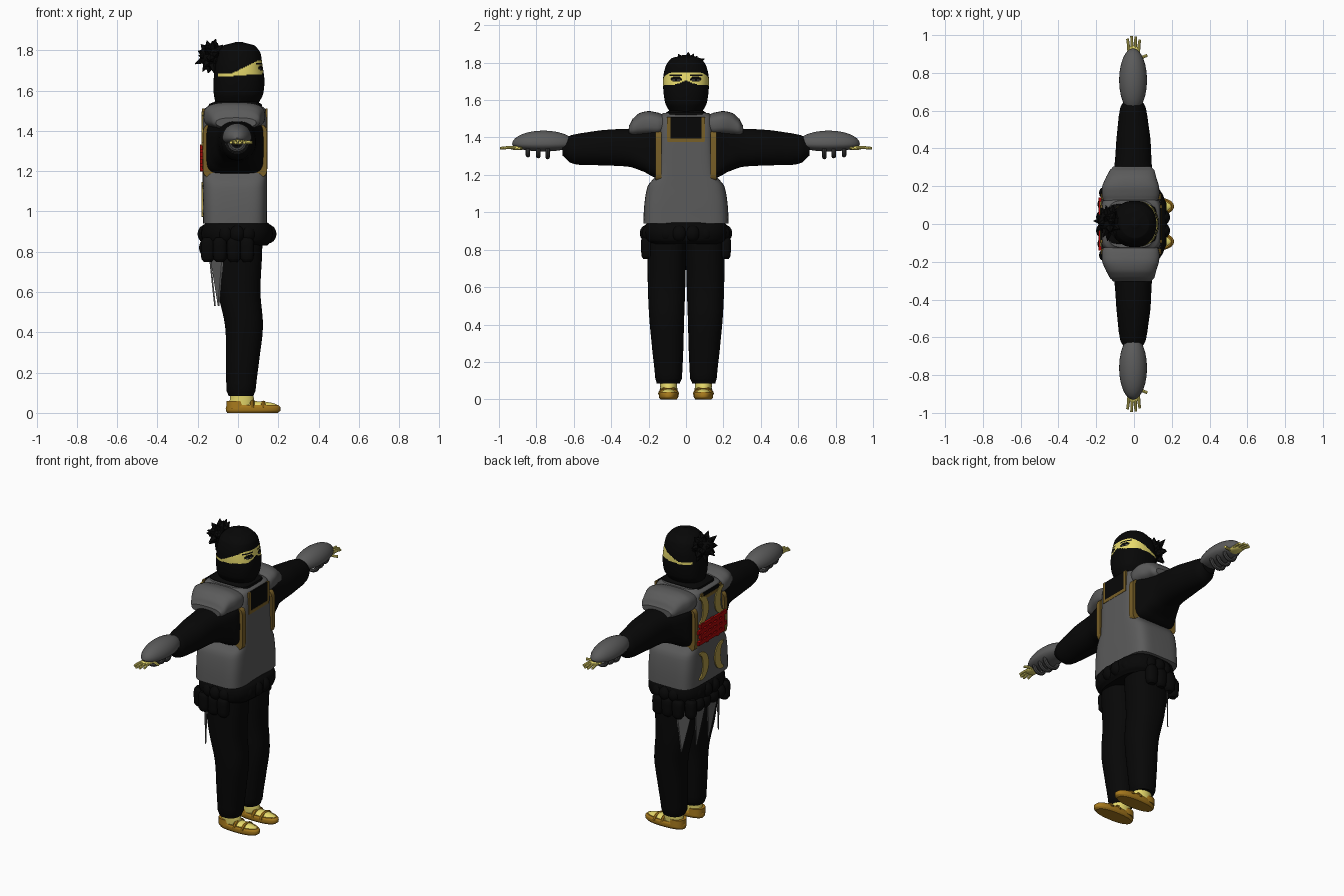
import bpy, bmesh, math, random
from mathutils import Matrix, Vector

if "Cube" in bpy.data.objects:
    bpy.data.objects.remove(bpy.data.objects["Cube"])

random.seed(4)


def mat(name, r, g, b):
    m = bpy.data.materials.new(name)
    m.diffuse_color = (r, g, b, 1)
    m.use_nodes = True
    m.node_tree.nodes["Principled BSDF"].inputs["Base Color"].default_value = m.diffuse_color
    return m


BLACK = mat("black cloth", .0022, .0022, .0022)
GRAY = mat("gray armor", .105, .105, .105)
DARK = mat("dark gray strap", .06, .06, .06)
SKIN = mat("yellow skin", .8, .7, .15)
TRIM = mat("bronze trim", .19, .115, .02)
GOLD = mat("gold emblem", .42, .31, .06)
TAN = mat("sandal brown", .38, .19, .012)
RED = mat("red emblem", .38, .002, .002)


def finish(name, bm, *mats):
    bmesh.ops.recalc_face_normals(bm, faces=bm.faces)
    me = bpy.data.meshes.new(name)
    bm.to_mesh(me)
    bm.free()
    for m in mats:
        me.materials.append(m)
    ob = bpy.data.objects.new(name, me)
    bpy.context.collection.objects.link(ob)
    return ob


def loft(name, rings, mats, axis='z', s=1, seg=40, sub=4):
    """rings: (t, c1, c2, r1, r2, exponent), smoothed between rings"""
    fine = []
    n = len(rings)
    for i in range(n - 1):
        a, b, c, d = (rings[max(0, min(n - 1, i + k))] for k in (-1, 0, 1, 2))
        for k in range(sub):
            u = k / sub
            row = [.5 * (2 * q + (r - p) * u + (2 * p - 5 * q + 4 * r - w) * u * u
                         + (3 * q - p - 3 * r + w) * u ** 3) for p, q, r, w in zip(a, b, c, d)]
            row[0] = b[0] + (c[0] - b[0]) * u
            fine.append(row)
    fine.append(rings[-1])
    bm = bmesh.new()
    loops = []
    for t, c1, c2, r1, r2, e in fine:
        vs = []
        for k in range(seg):
            a = 2 * math.pi * k / seg
            ca, sa = math.cos(a), math.sin(a)
            p = c1 + r1 * math.copysign(abs(ca) ** (2 / e), ca)
            q = c2 + r2 * math.copysign(abs(sa) ** (2 / e), sa)
            vs.append(bm.verts.new((p, q * s, t) if axis == 'z' else (p, t * s, q)))
        loops.append(vs)
    for A, B in zip(loops, loops[1:]):
        for k in range(seg):
            j = (k + 1) % seg
            bm.faces.new((A[k], A[j], B[j], B[k]))
    bm.faces.new(loops[0])
    bm.faces.new(loops[-1])
    return finish(name, bm, *mats)


def ball(name, loc, r, m):
    bm = bmesh.new()
    bmesh.ops.create_uvsphere(bm, u_segments=24, v_segments=14, radius=1,
                              matrix=Matrix.Translation(loc) @ Matrix.Diagonal((*r, 1)))
    return finish(name, bm, m)


def box(name, loc, size, m):
    bm = bmesh.new()
    bmesh.ops.create_cube(bm, size=1, matrix=Matrix.Translation(loc) @ Matrix.Diagonal((*size, 1)))
    return finish(name, bm, m)


def tube(name, pts, r, m):
    cu = bpy.data.curves.new(name, 'CURVE')
    cu.dimensions, cu.bevel_depth, cu.bevel_resolution, cu.use_fill_caps = '3D', r, 2, True
    sp = cu.splines.new('POLY')
    sp.points.add(len(pts) - 1)
    for p, co in zip(sp.points, pts):
        p.co = (*co, 1)
    tmp = bpy.data.objects.new(name + " path", cu)
    me = bpy.data.meshes.new_from_object(tmp)
    bpy.data.objects.remove(tmp)
    me.materials.clear()
    me.materials.append(m)
    ob = bpy.data.objects.new(name, me)
    bpy.context.collection.objects.link(ob)


def prism(name, pts, dx, m):
    """outline of 3D points extruded along x"""
    bm = bmesh.new()
    f = bm.faces.new([bm.verts.new(p) for p in pts])
    g = bmesh.ops.extrude_face_region(bm, geom=[f])
    bmesh.ops.translate(bm, vec=(dx, 0, 0),
                        verts=[v for v in g["geom"] if isinstance(v, bmesh.types.BMVert)])
    return finish(name, bm, m)


# head: hood, skin band and eyes chosen by position
head = loft("head", [(1.42, -.005, 0, .10, .085, 2.2), (1.53, -.005, 0, .105, .085, 2.2),
                     (1.58, .002, 0, .122, .11, 2.3), (1.65, .005, 0, .126, .121, 2.3),
                     (1.73, .004, 0, .117, .121, 2.3), (1.79, .005, 0, .105, .105, 2.2),
                     (1.825, .005, 0, .075, .075, 2), (1.84, .005, 0, .02, .02, 2)],
            [BLACK, SKIN, GRAY], seg=144, sub=16)
for f in head.data.polygons:
    x, y, z = f.center
    k = max(0, min(1, (x + .03) / .13))
    low = 1.672 + .01 * k + .024 * max(0, 1 - abs(y) / .06) * (x > 0)
    if x > -.1 and low < z < 1.686 + .064 * k:
        f.material_index = 1
        if x > 0:
            ey, ez = (abs(y) - .052) / .03, (z - 1.712) / .013
            if ey * ey + ez * ez < 1:
                f.material_index = 2 if .15 < ey * ey + ez * ez < .5 and ez < 0 else 0
            if .02 < abs(y) < .09 and 1.728 < z < 1.738:
                f.material_index = 0

# spiky hair bun
bm = bmesh.new()
C = Vector((-.13, .012, 1.77))
bmesh.ops.create_icosphere(bm, subdivisions=2, radius=.062, matrix=Matrix.Translation(C))
for i in range(26):
    h = 1 - 2 * (i + .5) / 26
    a = i * 2.4
    d = Vector((.8 * math.sqrt(1 - h * h) * math.cos(a), math.sqrt(1 - h * h) * math.sin(a), h))
    M = Matrix.Translation(C + d * .055) @ d.to_track_quat('Z', 'Y').to_matrix().to_4x4()
    bmesh.ops.create_cone(bm, cap_ends=True, segments=5, radius1=.042, radius2=.002,
                          depth=random.uniform(.06, .1), matrix=M)
finish("hair_bun", bm, BLACK)

# vest
loft("vest", [(.94, -.015, 0, .158, .228, 5), (1.05, -.015, 0, .16, .222, 5),
              (1.14, -.015, 0, .16, .205, 5), (1.2, -.015, 0, .16, .16, 6),
              (1.46, -.015, 0, .16, .145, 6), (1.51, -.015, 0, .15, .14, 5),
              (1.53, -.015, 0, .125, .125, 4)], [GRAY], seg=64)
# neckline in front and behind
for x, side in ((.142, "front"), (-.173, "back")):
    low = 1.385 if x > 0 else 1.48
    box(side + "_collar_cloth", (x, 0, (low + 1.51) / 2), (.008, .17, 1.51 - low), BLACK)
    box(side + "_collar_trim", (x, 0, low), (.011, .2, .02), TRIM)
    for s in (-1, 1):
        box(side + "_collar_side_trim", (x, s * .092, (low + 1.51) / 2), (.011, .018, 1.51 - low), TRIM)
loft("collar", [(1.5, -.013, 0, .135, .108, 5), (1.533, -.013, 0, .13, .106, 5),
                (1.545, -.01, 0, .105, .09, 3)], [BLACK])

# back emblem: four crescents and staggered red bars
for s in (-1, 1):
    for zc in (1.41, 1.06):
        pts = []
        for k in range(17):
            a = math.radians(-105 + 210 * k / 16)
            pts.append((-.172, s * (.1 - .07 * math.cos(a)), zc + .087 * math.sin(a)))
        for k in range(1, 16):
            a = math.radians(105 - 210 * k / 16)
            pts.append((-.172, s * (.112 - .025 * math.cos(a)), zc + .068 * math.sin(a)))
        prism("crescent", pts, -.009, GOLD)
for i in range(4):
    box("red_bar", (-.18, .01 * (-1) ** i, 1.215 + .034 * i), (.018, .26, .022), RED)
for i in range(5):
    box("red_link", (-.18, -.1 + .05 * i, 1.265 + .012 * (-1) ** i), (.018, .022, .11), RED)

# belt and hips
loft("belt", [(.83, -.005, 0, .15, .19, 3), (.85, -.005, 0, .17, .215, 3),
              (.89, -.005, 0, .18, .225, 3), (.93, -.005, 0, .17, .22, 3),
              (.95, -.005, 0, .145, .2, 3)], [BLACK], seg=48)
for i in range(18):
    a = 2 * math.pi * (i + .5) / 18
    ball("belt_roll", (-.005 + .158 * math.cos(a), .205 * math.sin(a), .888), (.04, .042, .046), BLACK)
for s in (-1, 1):
    for x, y in ((-.15, .165), (-.09, .205), (-.02, .21), (.045, .21)):
        loft("side_pouch", [(.75, x, y, .02, .018, 2.5), (.765, x, y, .032, .028, 2.5),
                            (.85, x, y, .034, .03, 2.5), (.87, x, y, .022, .02, 2.5)], [BLACK], s=s, seg=20)
    for y in (.04, .105):
        ball("back_pouch", (-.16, s * y, .82), (.033, .04, .045), BLACK)
    # hanging cloth points, one behind and one wrapping the side of each leg
    for pts in (((-.15, .12, .83), (-.15, 0, .83), (-.118, .06, .53)),
                ((-.148, .125, .83), (-.075, .205, .83), (-.1, .185, .53))):
        prism("cloth_point", [(x, s * y, z) for x, y, z in pts], .008, GRAY)

for s in (-1, 1):
    # trouser leg
    loft("trouser_leg", [(.085, .015, .095, .062, .062, 2.3), (.11, .015, .093, .072, .071, 2.3),
                         (.25, .022, .097, .082, .082, 2.3), (.43, .03, .103, .094, .093, 2.3),
                         (.6, .005, .104, .106, .1, 2.4), (.8, -.005, .102, .125, .103, 2.5),
                         (.92, -.005, .1, .125, .1, 2.5)], [BLACK], s=s)
    # foot and sandal
    loft("ankle", [(.02, .015, .093, .065, .043, 2), (.07, .02, .093, .06, .045, 2),
                   (.12, .012, .093, .052, .047, 2)], [SKIN], s=s)
    ball("foot", (.085, s * .093, .03), (.118, .043, .028), SKIN)
    loft("sandal_sole", [(0, .072, .093, .125, .044, 2.3), (.01, .075, .093, .135, .051, 2.3),
                         (.03, .075, .093, .135, .052, 2.3), (.04, .073, .093, .126, .047, 2.3)], [TAN], s=s)
    loft("sandal_heel", [(.02, -.003, .093, .055, .049, 2.2), (.06, -.008, .093, .05, .047, 2.2)],
         [TAN], s=s)
    for x, h in ((.07, .058), (.125, .05)):
        tube("sandal_strap", [(x, s * .093 + .046 * math.cos(math.pi * k / 10),
                               .025 + (h - .025) * math.sin(math.pi * k / 10)) for k in range(11)], .011, TAN)

    # armhole trim, sleeve and shoulder pad
    loft("armhole_trim", [(.13, -.015, 1.3, .161, .135, 8), (.162, -.015, 1.3, .16, .135, 8)],
         [TRIM], 'y', s)
    loft("sleeve", [(.13, -.015, 1.32, .14, .132, 6), (.175, -.015, 1.32, .14, .13, 5),
                    (.22, -.012, 1.33, .125, .115, 3.5), (.3, -.005, 1.345, .1, .102, 2.5),
                    (.45, -.003, 1.345, .09, .094, 2.2), (.57, -.005, 1.338, .076, .084, 2),
                    (.62, -.005, 1.338, .066, .072, 2), (.66, -.005, 1.343, .045, .04, 2)], [BLACK], 'y', s)
    loft("shoulder_pad", [(.125, -.018, 1.47, .145, .055, 3), (.15, -.018, 1.47, .152, .063, 3),
                          (.2, -.018, 1.475, .15, .066, 3), (.25, -.015, 1.468, .132, .062, 2.8),
                          (.285, -.01, 1.452, .118, .048, 2.5), (.305, -.01, 1.44, .1, .025, 2.5)],
         [GRAY], 'y', s)

    # gauntlet shell with flattened underside, straps beneath
    g = ball("gauntlet", (-.005, s * .762, 1.365), (.074, .168, .072), GRAY)
    for v in g.data.vertices:
        if v.co.z < 1.365:
            v.co.z = 1.365 + (v.co.z - 1.365) * .55
    for y in (.74, .79, .845):
        r = .048 - .1 * (y - .74)
        tube("gauntlet_strap", [(-.005 + r * math.cos(a), s * y, 1.343 + r * math.sin(a))
                                for a in (-math.pi * k / 12 for k in range(13))], .012, DARK)

    # hand
    ball("palm", (-.003, s * .9, 1.345), (.036, .045, .013), SKIN)
    for i, tip in enumerate((.98, .995, .992, .975)):
        x = -.03 + .019 * i
        tube("finger", [(x * .9, s * .9, 1.346), (x, s * .95, 1.347), (x * 1.15, s * tip, 1.342)], .0075, SKIN)
    tube("thumb", [(.02, s * .88, 1.345), (.05, s * .885, 1.343), (.07, s * .893, 1.342)], .008, SKIN)

# smooth shading with sharp edges kept, tube normals made consistent
for ob in bpy.context.collection.objects:
    bm = bmesh.new()
    bm.from_mesh(ob.data)
    bmesh.ops.recalc_face_normals(bm, faces=bm.faces)
    bm.to_mesh(ob.data)
    bm.free()
    ob.select_set(True)
    bpy.context.view_layer.objects.active = ob
bpy.ops.object.shade_smooth_by_angle(angle=math.radians(35))
